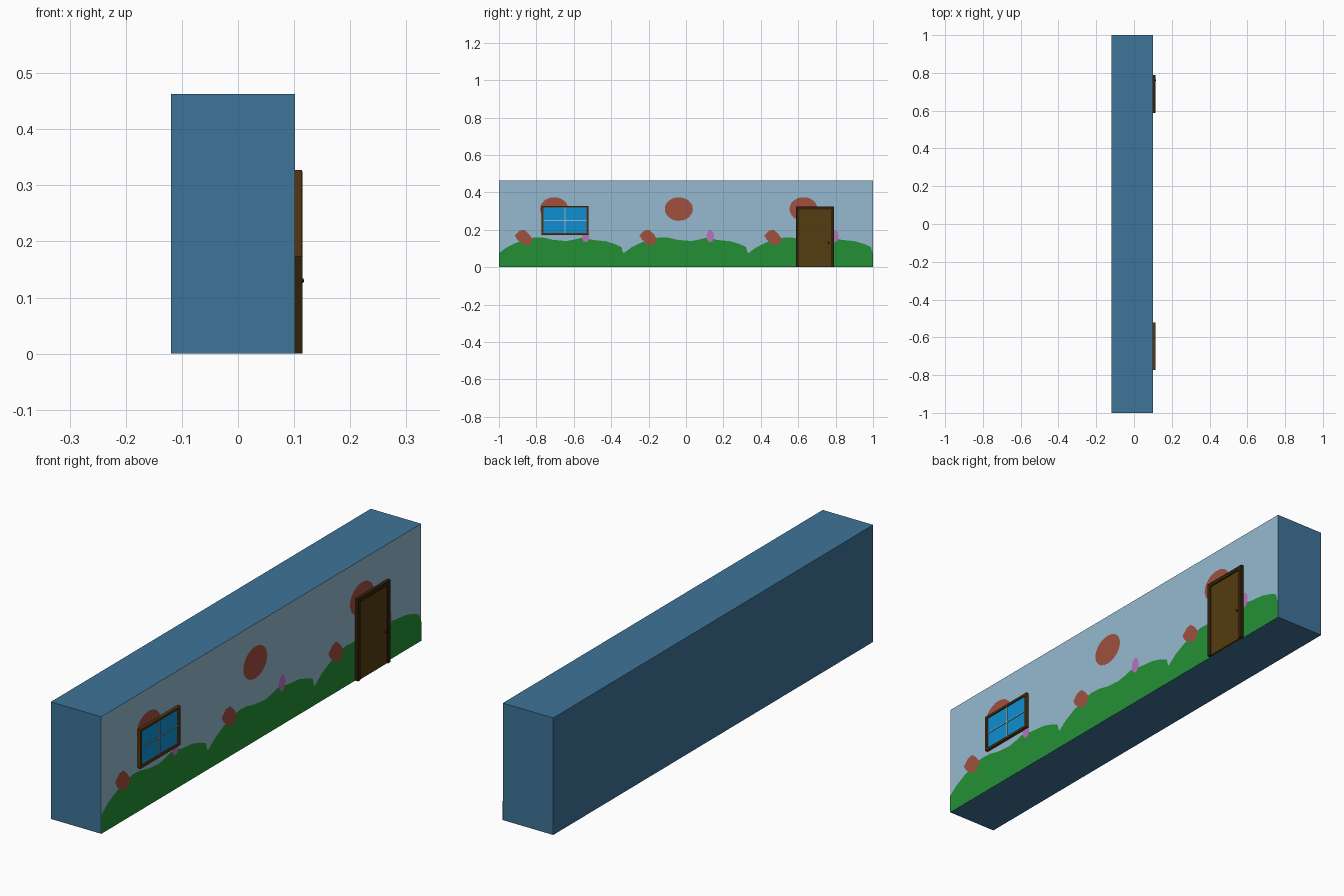
import bpy, bmesh, math

if "Cube" in bpy.data.objects:
    bpy.data.objects.remove(bpy.data.objects["Cube"])

def srgb(r, g, b):
    f = lambda c: c / 12.92 if c <= 0.04045 else ((c + 0.055) / 1.055) ** 2.4
    return (f(r / 255), f(g / 255), f(b / 255), 1)

def material(name, *rgb):
    m = bpy.data.materials.new(name)
    m.diffuse_color = srgb(*rgb)
    m.use_nodes = True
    m.node_tree.nodes["Principled BSDF"].inputs["Base Color"].default_value = m.diffuse_color
    return m

BLUE = material("wall blue", 63, 116, 153)
SKY = material("sky blue", 149, 186, 207)
GREEN = material("hill green", 36, 144, 53)
RED = material("brick red", 160, 80, 62)
PINK = material("flower pink", 186, 114, 190)
BROWN = material("door brown", 84, 60, 16)
DARK = material("dark brown", 48, 33, 10)
FRAME = material("window frame brown", 84, 55, 14)
GLASS = material("window glass", 15, 143, 210)
BAR = material("window bar", 150, 185, 205)

WALL = 0.1015  # x of the painted wall face

def finish(name, bm, *mats):
    me = bpy.data.meshes.new(name)
    bm.to_mesh(me)
    bm.free()
    for m in mats:
        me.materials.append(m)
    ob = bpy.data.objects.new(name, me)
    bpy.context.collection.objects.link(ob)
    return ob

def box(name, x, y, z, *mats):
    bm = bmesh.new()
    bmesh.ops.create_cube(bm, size=1)
    for v in bm.verts:
        v.co = [lo + (c + 0.5) * (hi - lo) for c, (lo, hi) in zip(v.co, (x, y, z))]
    bm.normal_update()
    if len(mats) > 1:  # second colour on the +x side
        for f in bm.faces:
            f.material_index = int(f.normal.x > 0.9)
    return finish(name, bm, *mats)

def decal(name, pts, lift, mat):
    """Flat painted shape on the wall, from (y, z) points."""
    bm = bmesh.new()
    f = bm.faces.new([bm.verts.new((WALL + lift, y, z)) for y, z in pts])
    f.normal_update()
    if f.normal.x < 0:
        f.normal_flip()
    return finish(name, bm, mat)

def ellipse(cy, cz, ry, rz, n=24):
    return [(cy + ry * math.cos(2 * math.pi * i / n), cz + rz * math.sin(2 * math.pi * i / n))
            for i in range(n)]

def frame(name, y, z, w, x, mat, bottom=True):
    """Rectangular surround; sides run between top and bottom rails."""
    z0 = z[0] + (w if bottom else 0)
    box(name + "_left", x, (y[0], y[0] + w), (z0, z[1] - w), mat)
    box(name + "_right", x, (y[1] - w, y[1]), (z0, z[1] - w), mat)
    box(name + "_top", x, y, (z[1] - w, z[1]), mat)
    if bottom:
        box(name + "_bottom", x, y, (z[0], z0), mat)

# Wall block with sky on its painted side
box("wall", (-0.119, WALL), (-1, 1), (0, 0.463), BLUE, SKY)

# Mural repeated three times along the wall
HILL = [(0, 0.075), (0.043, 0.107), (0.086, 0.128), (0.14, 0.15), (0.2, 0.16), (0.245, 0.157),
        (0.29, 0.146), (0.36, 0.14), (0.40, 0.147), (0.435, 0.156), (0.465, 0.154),
        (0.5, 0.146), (0.57, 0.139), (0.62, 0.124), (0.655, 0.108), (0.662, 0.08), (2 / 3, 0.075)]
BLOB = [(0.085, 0.17), (0.11, 0.195), (0.135, 0.2), (0.16, 0.178), (0.18, 0.15),
        (0.163, 0.12), (0.135, 0.118), (0.098, 0.147)]
for i in range(3):
    s = -1 + i * 2 / 3
    decal(f"hills_{i}", [(s, 0)] + [(s + u, z) for u, z in HILL] + [(s + 2 / 3, 0)], 0.0006, GREEN)
    decal(f"red_disc_{i}", ellipse(s + 0.295, 0.311, 0.075, 0.063), 0.0012, RED)
    decal(f"red_bush_{i}", [(s + u, z) for u, z in BLOB], 0.0012, RED)
    decal(f"pink_flower_{i}", ellipse(s + 0.463, 0.166, 0.02, 0.033, 12), 0.0012, PINK)

# Door: leaf, surround and knob
frame("door_frame", (0.587, 0.79), (0, 0.325), 0.016, (WALL, 0.115), DARK, bottom=False)
box("door_leaf", (WALL, 0.111), (0.603, 0.774), (0, 0.309), BROWN)
bm = bmesh.new()
bmesh.ops.create_uvsphere(bm, u_segments=12, v_segments=8, radius=0.0045)
bmesh.ops.translate(bm, vec=(0.1135, 0.762, 0.13), verts=bm.verts)
for f in bm.faces:
    f.smooth = True
finish("door_knob", bm, DARK)

# Window: surround, glass and cross bars
frame("window_frame", (-0.772, -0.522), (0.173, 0.327), 0.009, (WALL, 0.114), FRAME)
box("window_glass", (WALL, 0.108), (-0.763, -0.531), (0.182, 0.318), GLASS)
box("window_bar_upright", (0.108, 0.111), (-0.650, -0.644), (0.182, 0.318), BAR)
for i, (a, b) in enumerate([(-0.763, -0.650), (-0.644, -0.531)]):
    box(f"window_bar_level_{i}", (0.108, 0.111), (a, b), (0.248, 0.252), BAR)
